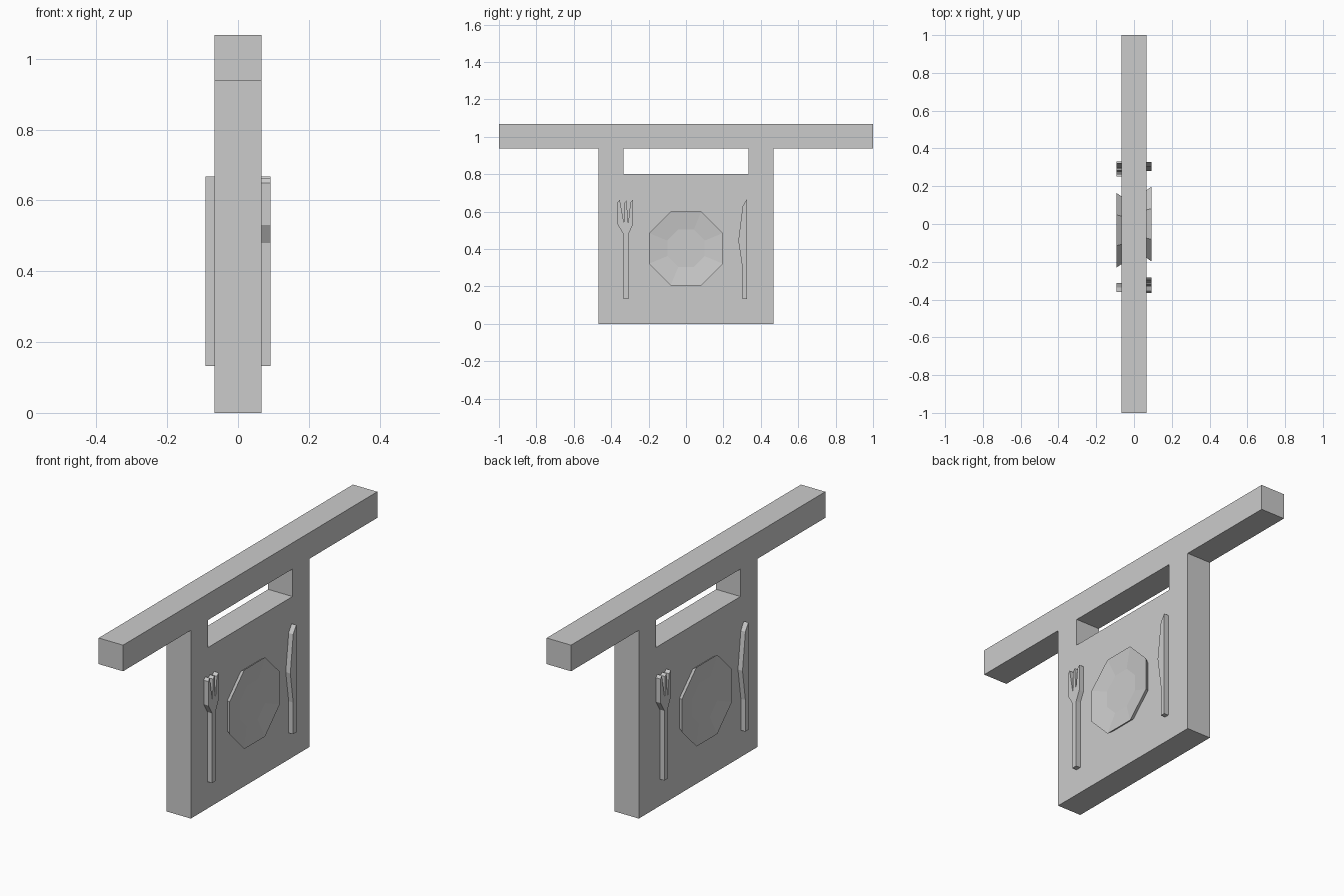
import bpy, bmesh
from math import pi, sin, cos
from mathutils import Matrix

if "Cube" in bpy.data.objects:
    bpy.data.objects.remove(bpy.data.objects["Cube"])

# Profile axes: local X -> world Y, local Y -> world Z, local Z -> world X
SIDE = Matrix(((0, 0, 1, 0), (1, 0, 0, 0), (0, 1, 0, 0), (0, 0, 0, 1)))
FACE, RIM = 0.067, 0.092


def add_object(name, mesh, matrix):
    mesh.transform(matrix)
    obj = bpy.data.objects.new(name, mesh)
    bpy.context.collection.objects.link(obj)
    return obj


def slab(name, loops, x0, x1, place=Matrix()):
    """Fill closed (y, z) outlines (later ones cut holes), thick from x0 to x1."""
    curve = bpy.data.curves.new(name, 'CURVE')
    curve.dimensions = '2D'
    curve.fill_mode = 'BOTH'
    curve.extrude = (x1 - x0) / 2
    for loop in loops:
        spline = curve.splines.new('POLY')
        spline.points.add(len(loop) - 1)
        for point, (y, z) in zip(spline.points, loop):
            point.co = (y, z, 0, 1)
        spline.use_cyclic_u = True
        spline.use_smooth = False
    temp = bpy.data.objects.new(name + "_outline", curve)
    bpy.context.collection.objects.link(temp)
    bpy.context.view_layer.update()
    graph = bpy.context.evaluated_depsgraph_get()
    mesh = bpy.data.meshes.new_from_object(temp.evaluated_get(graph))
    bpy.data.objects.remove(temp)
    move = Matrix.Translation(((x0 + x1) / 2, 0, 0))
    return add_object(name, mesh, place @ move @ SIDE)


def plate(name, place):
    """Octagonal dish: flared outer wall, sloping rim, shallow flat centre."""
    bm = bmesh.new()
    rings = []
    for apothem, x in ((0.18, FACE), (0.197, RIM), (0.1, 0.079)):
        r = apothem / cos(pi / 8)
        rings.append([bm.verts.new((r * cos((i + .5) * pi / 4),
                                    0.403 + r * sin((i + .5) * pi / 4), x))
                      for i in range(8)])
    for a, b in zip(rings, rings[1:]):
        for i in range(8):
            j = (i + 1) % 8
            bm.faces.new((a[i], a[j], b[j], b[i]))
    bm.faces.new(rings[-1])
    bm.faces.new(rings[0][::-1])
    bmesh.ops.recalc_face_normals(bm, faces=bm.faces)
    mesh = bpy.data.meshes.new(name)
    bm.to_mesh(mesh)
    bm.free()
    return add_object(name, mesh, place @ SIDE)


# Hanging board with its beam and the slot between the two posts
outline = [(-0.467, 0), (0.467, 0), (0.467, 0.937), (1, 0.937),
           (1, 1.067), (-1, 1.067), (-1, 0.937), (-0.467, 0.937)]
slot = [(-0.333, 0.8), (-0.333, 0.937), (0.333, 0.937), (0.333, 0.8)]
slab("sign_board", [outline, slot], -FACE, FACE)

# Cutlery outlines
fork = [(-0.335, 0.133), (-0.307, 0.133), (-0.307, 0.48), (-0.284, 0.53),
        (-0.284, 0.663), (-0.297, 0.65), (-0.309, 0.54), (-0.318, 0.66),
        (-0.328, 0.648), (-0.332, 0.54), (-0.354, 0.663), (-0.365, 0.65),
        (-0.365, 0.53), (-0.335, 0.48)]
knife = [(0.303, 0.133), (0.327, 0.133), (0.327, 0.667), (0.303, 0.63),
         (0.28, 0.444), (0.303, 0.29)]

# Same relief on both faces; the back one is turned around and slightly offset
turned = Matrix.Translation((0, -0.033, 0)) @ Matrix.Rotation(pi, 4, 'Z')
for side, place in (("right", Matrix()), ("left", turned)):
    slab(side + "_fork", [fork], FACE, RIM, place)
    slab(side + "_knife", [knife], FACE, RIM, place)
    plate(side + "_plate", place)
